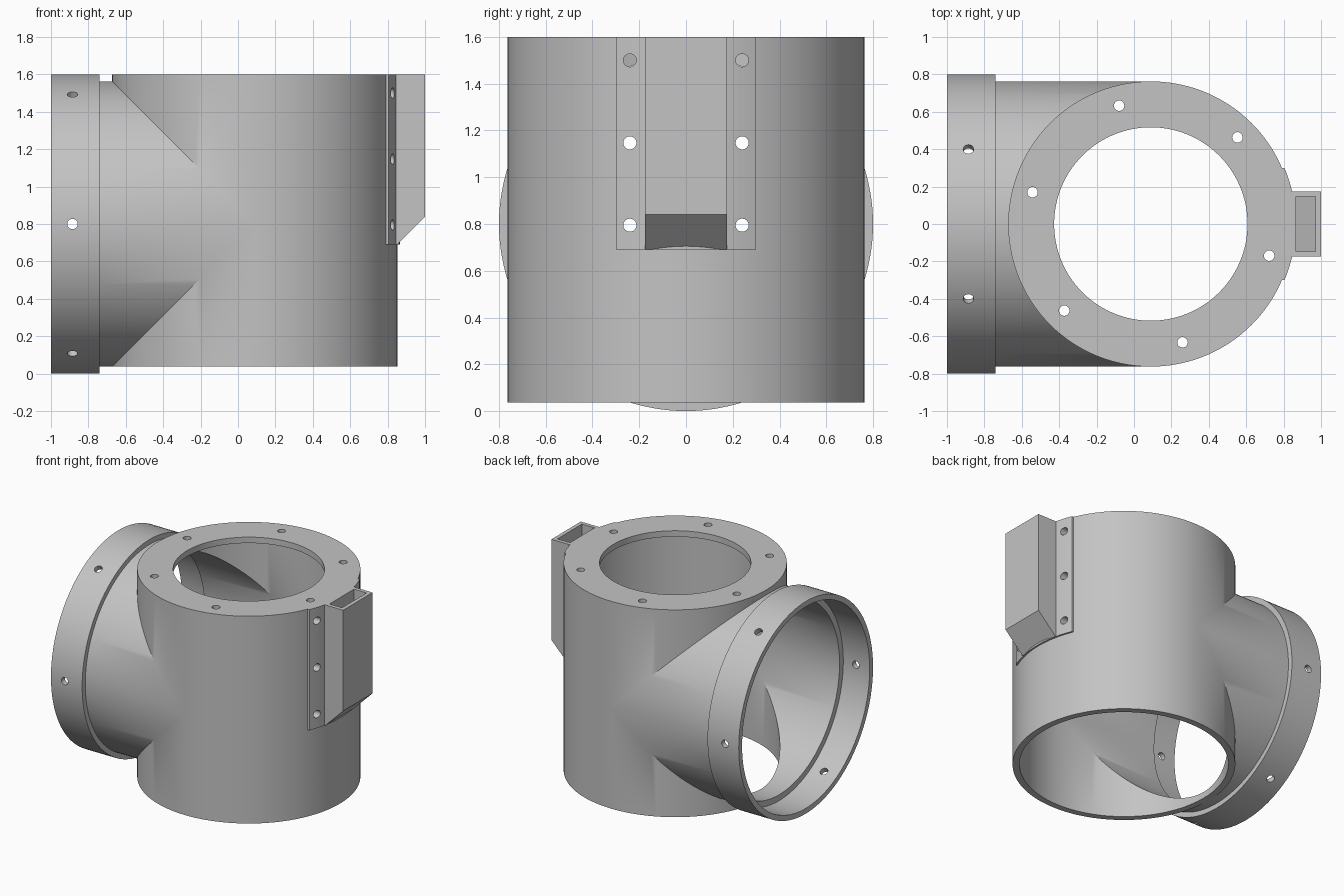
import bpy, bmesh, math
from mathutils import Vector, Matrix

if "Cube" in bpy.data.objects:
    bpy.data.objects.remove(bpy.data.objects["Cube"])

grey = bpy.data.materials.new("plain_grey")
grey.use_nodes = True
grey.diffuse_color = (0.55, 0.55, 0.55, 1)
grey.node_tree.nodes["Principled BSDF"].inputs["Base Color"].default_value = grey.diffuse_color

CX, CZ = 0.09, 0.8                    # where the two pipe axes cross
OUTER, BORE, PORT = 0.7625, 0.715, 0.517
COLLAR, SOCKET = 0.8, 0.76
BOTTOM, TOP, LID = 0.037, 1.6, 1.555
STEPS = 72                            # segments per half turn


def finish(name, bm):
    bmesh.ops.remove_doubles(bm, verts=bm.verts, dist=1e-5)
    bmesh.ops.recalc_face_normals(bm, faces=bm.faces)
    mesh = bpy.data.meshes.new(name)
    bm.to_mesh(mesh)
    bm.free()
    mesh.materials.append(grey)
    obj = bpy.data.objects.new(name, mesh)
    bpy.context.collection.objects.link(obj)
    return obj


def cut(obj, cutter):
    bpy.context.view_layer.objects.active = obj
    mod = obj.modifiers.new("cut", "BOOLEAN")
    mod.operation, mod.solver, mod.object = "DIFFERENCE", "EXACT", cutter
    bpy.ops.object.modifier_apply(modifier=mod.name)


def smooth(obj):
    bpy.ops.object.select_all(action="DESELECT")
    obj.select_set(True)
    bpy.context.view_layer.objects.active = obj
    bpy.ops.object.shade_smooth_by_angle(angle=math.radians(30))


def prism(name, points, offset):
    """Extrude a closed outline of 3D points by an offset."""
    bm = bmesh.new()
    face = bm.faces.new([bm.verts.new(p) for p in points])
    new = bmesh.ops.extrude_face_region(bm, geom=[face], use_keep_orig=True)["geom"]
    bmesh.ops.translate(bm, vec=offset, verts=[v for v in new if isinstance(v, bmesh.types.BMVert)])
    return finish(name, bm)


# Half circles: around the side pipe, around the upright pipe, and their mitre
def side_arc(x, r, s):
    return lambda t: (x, r * math.cos(t), CZ + s * r * math.sin(t))


def upright_arc(z, r, s):
    return lambda t: (CX + s * r * math.sin(t), r * math.cos(t), z)


def mitre(r, s):
    return lambda t: (CX - r * math.sin(t), r * math.cos(t), CZ + s * r * math.sin(t))


def loft(bm, *arcs):
    angles = [math.pi * i / STEPS for i in range(STEPS + 1)]
    rows = [[bm.verts.new(arc(t)) for t in angles] for arc in arcs]
    for a, b in zip(rows, rows[1:]):
        for i in range(STEPS):
            bm.faces.new((a[i], a[i + 1], b[i + 1], b[i]))


# Tee body: mitred outer skin and bore, closed by rims, lid and collar
bm = bmesh.new()
for s in (1, -1):
    for r, x_end, top in ((OUTER, -0.74, TOP), (BORE, -0.78, LID)):
        z_end = top if s > 0 else BOTTOM
        loft(bm, side_arc(x_end, r, s), mitre(r, s), upright_arc(z_end, r, -1))
        loft(bm, upright_arc(z_end, r, 1), upright_arc(CZ, r, 1))
    loft(bm, upright_arc(BOTTOM, OUTER, s), upright_arc(BOTTOM, BORE, s))
    loft(bm, upright_arc(LID, BORE, s), upright_arc(LID, PORT, s),
         upright_arc(TOP, PORT, s), upright_arc(TOP, OUTER, s))
    loft(bm, side_arc(-0.74, OUTER, s), side_arc(-0.74, COLLAR, s), side_arc(-1, COLLAR, s),
         side_arc(-1, SOCKET, s), side_arc(-0.78, SOCKET, s), side_arc(-0.78, BORE, s))
body = finish("tee_body", bm)

# Mounting flange curved around the upright pipe
def flange_point(r, y):
    return (CX + math.sqrt(r * r - y * y), y, 0.69)

ys = [-0.3 + 0.6 * i / 24 for i in range(25)]
flange = prism("bracket_flange",
               [flange_point(0.76, y) for y in ys] + [flange_point(0.775, y) for y in reversed(ys)],
               Vector((0, 0, TOP - 0.69)))

# Pocket with a sloping floor, open at the top
def pocket_prism(name, outline, half_width):
    return prism(name, [(x, -half_width, z) for x, z in outline], Vector((0, 2 * half_width, 0)))

pocket = pocket_prism("bracket_pocket",
                      [(0.82, 0.69), (0.85, 0.69), (1, 0.84), (1, TOP), (0.82, TOP)], 0.175)
cavity = pocket_prism("cavity_cutter",
                      [(0.865, 0.745), (0.97, 0.85), (0.97, 1.7), (0.865, 1.7)], 0.146)
cut(pocket, cavity)

# Screw holes: lid, collar and flange
holes = [((CX + 0.655 * math.cos(a), 0.655 * math.sin(a), TOP), (0, 0, 1))
         for a in (math.radians(45 + 60 * i) for i in range(6))]
holes += [((-0.885, 0.78 * math.cos(a), CZ + 0.78 * math.sin(a)), (0, math.cos(a), math.sin(a)))
          for a in (math.radians(60 * i) for i in range(6))]
holes += [((0.8, y, z), (1, 0, 0)) for y in (-0.24, 0.24) for z in (0.795, 1.147, 1.5)]
bm = bmesh.new()
for centre, axis in holes:
    turn = Vector(axis).to_track_quat("Z", "Y").to_matrix().to_4x4()
    bmesh.ops.create_cone(bm, cap_ends=True, segments=24, radius1=0.028, radius2=0.028,
                          depth=0.2, matrix=Matrix.Translation(centre) @ turn)
drill = finish("hole_cutter", bm)
for part in (body, flange):
    cut(part, drill)

for helper in (drill, cavity):
    bpy.data.objects.remove(helper)
for part in (body, flange, pocket):
    smooth(part)
